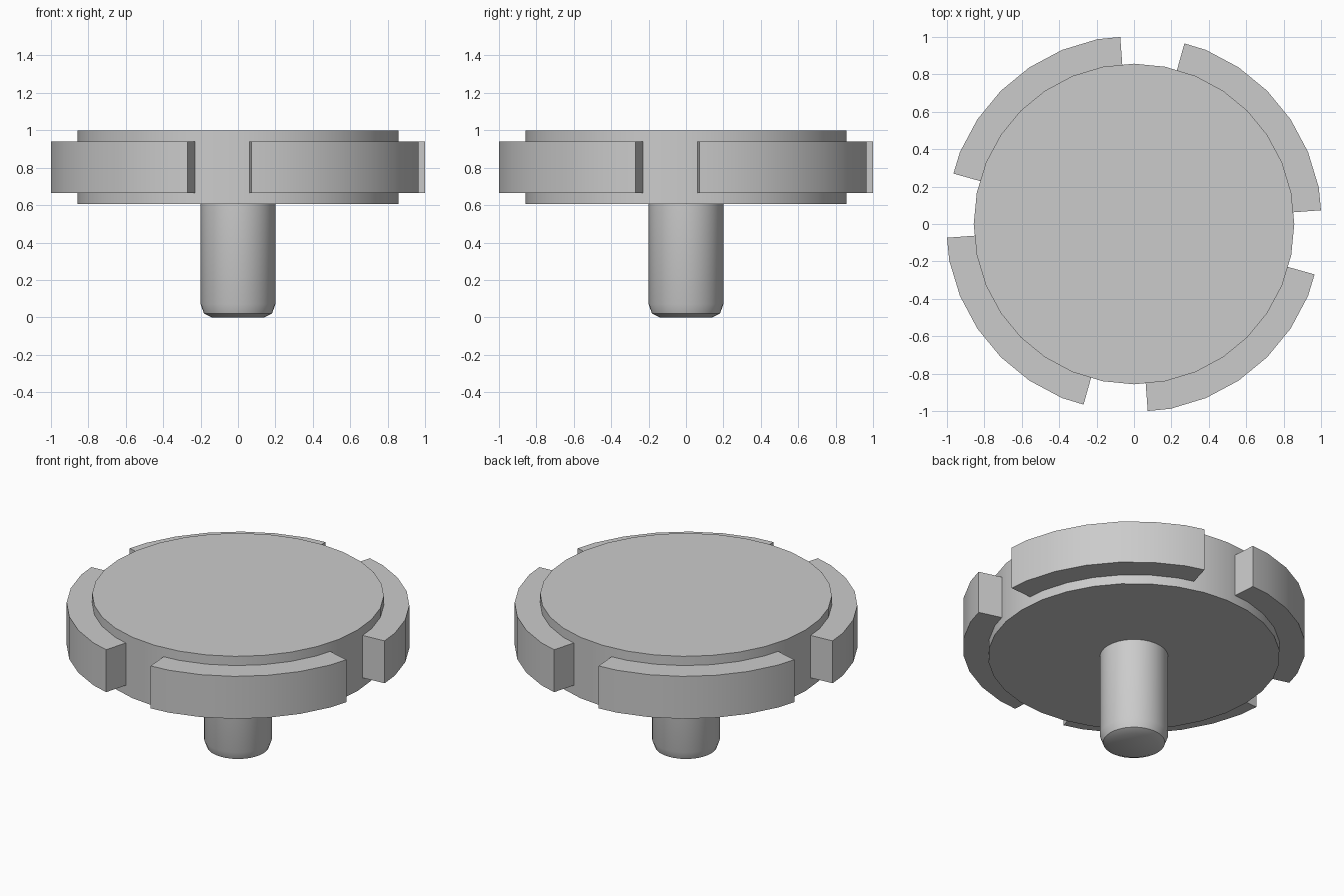
import bpy, bmesh
from math import radians, sin, cos, pi

if "Cube" in bpy.data.objects:
    bpy.data.objects.remove(bpy.data.objects["Cube"])

STEP = 11.25  # degrees per facet of the 32-sided disc


def finish(name, bm, angle=30):
    bmesh.ops.remove_doubles(bm, verts=bm.verts, dist=1e-5)
    bmesh.ops.recalc_face_normals(bm, faces=bm.faces)
    me = bpy.data.meshes.new(name)
    bm.to_mesh(me)
    bm.free()
    ob = bpy.data.objects.new(name, me)
    bpy.context.collection.objects.link(ob)
    bpy.ops.object.select_all(action='DESELECT')
    ob.select_set(True)
    bpy.context.view_layer.objects.active = ob
    bpy.ops.object.shade_smooth_by_angle(angle=radians(angle))
    return ob


def lathe(name, profile, sides, angle=30):
    """Closed round part from (radius, z) pairs, bottom to top."""
    bm = bmesh.new()
    rings = [[bm.verts.new((r * cos(2 * pi * i / sides), r * sin(2 * pi * i / sides), z))
              for i in range(sides)] for r, z in profile]
    for a, b in zip(rings, rings[1:]):
        for i in range(sides):
            j = (i + 1) % sides
            bm.faces.new((a[i], a[j], b[j], b[i]))
    bm.faces.new(rings[0])
    bm.faces.new(rings[-1])
    return finish(name, bm, angle)


def facet_point(radius, deg):
    """Point on the 32-gon of the given radius at any angle."""
    off = deg % STEP - STEP / 2
    r = radius * cos(radians(STEP / 2)) / cos(radians(off))
    return r * cos(radians(deg)), r * sin(radians(deg))


def rim_segment(name, turn, start=4.2, end=74.4, r_in=0.845, r_out=1.007, z0=0.665, z1=0.94):
    angles = [start] + [STEP * k for k in range(1, 7)] + [end]
    bm = bmesh.new()
    # cross-section at every angle, bridged into a curved block
    loops = []
    for a in angles:
        loops.append([bm.verts.new((*facet_point(r, a + turn), z))
                      for r, z in ((r_in, z0), (r_out, z0), (r_out, z1), (r_in, z1))])
    for a, b in zip(loops, loops[1:]):
        for i in range(4):
            j = (i + 1) % 4
            bm.faces.new((a[i], a[j], b[j], b[i]))
    bm.faces.new(loops[0])
    bm.faces.new(loops[-1])
    return finish(name, bm)


# Main disc
lathe("disc", [(0.857, 0.605), (0.857, 1.0)], 32)

# Stem with rounded lower end
lathe("stem", [(0.14, 0.0), (0.182, 0.02), (0.2, 0.07), (0.2, 0.62)], 32, 40)

# Four raised rim segments
for n in range(4):
    rim_segment(f"rim_segment_{n + 1}", 90 * n)
